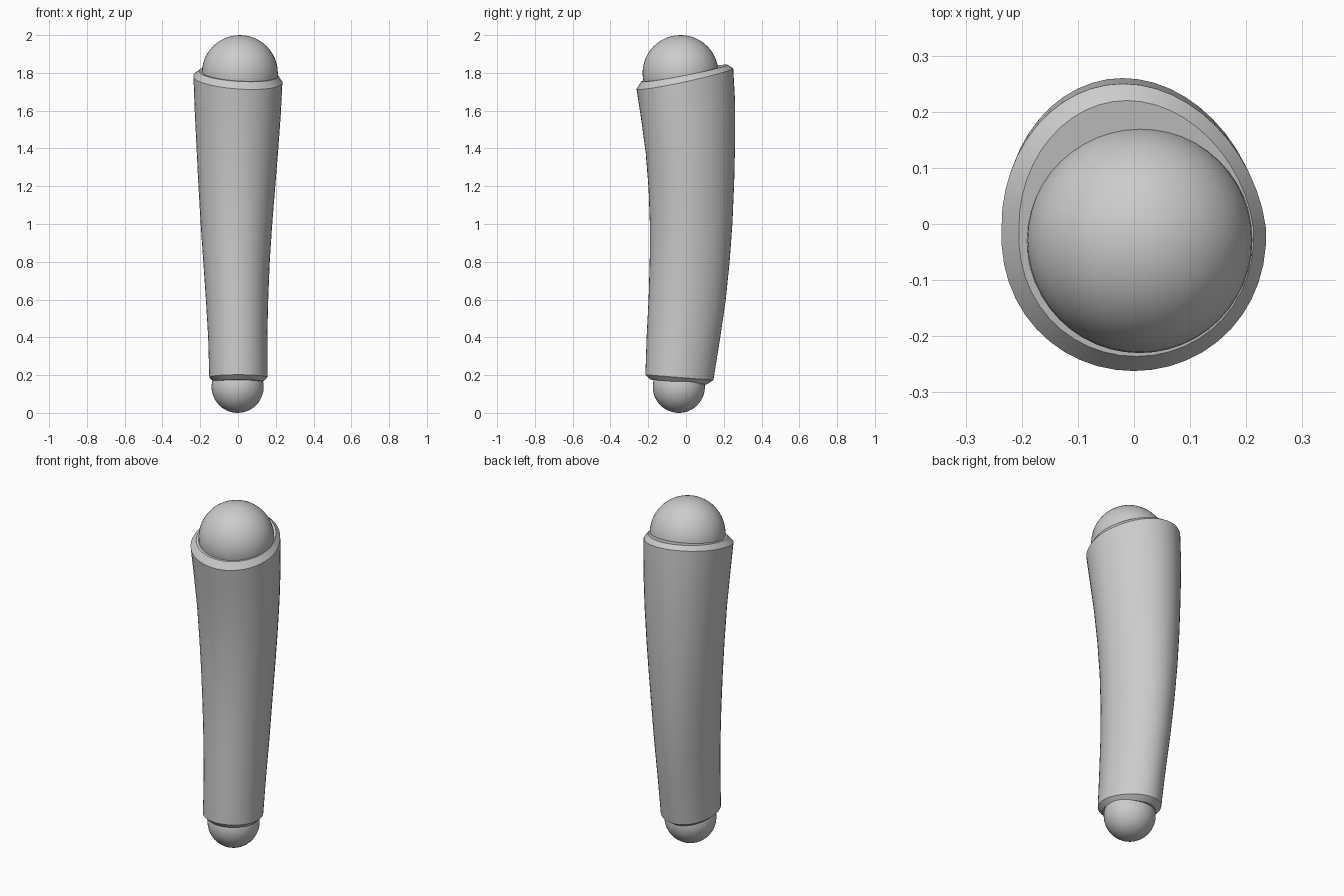
import bpy, bmesh
from math import sin, cos, tau

cube = bpy.data.objects.get("Cube")
if cube:
    bpy.data.objects.remove(cube, do_unlink=True)

grey = bpy.data.materials.new("plain grey")
grey.use_nodes = True
colour = (0.6, 0.6, 0.6, 1)
grey.diffuse_color = colour
grey.node_tree.nodes["Principled BSDF"].inputs["Base Color"].default_value = colour

SEGMENTS = 48

# Sleeve sections: height, left/right x limits, front/back y limits, tilt along x and y
sections = [
    (0.160, -0.125, 0.130, -0.190, 0.110, 0.00, -0.085),
    (0.185, -0.152, 0.155, -0.215, 0.145, 0.00, -0.080),
    (0.40, -0.158, 0.155, -0.208, 0.180, 0.00, -0.05),
    (0.60, -0.170, 0.160, -0.198, 0.210, 0.00, -0.02),
    (0.80, -0.184, 0.168, -0.192, 0.231, -0.01, 0.00),
    (1.00, -0.198, 0.181, -0.191, 0.246, -0.02, 0.03),
    (1.20, -0.210, 0.197, -0.198, 0.255, -0.03, 0.07),
    (1.40, -0.220, 0.213, -0.213, 0.260, -0.04, 0.12),
    (1.60, -0.230, 0.227, -0.238, 0.260, -0.06, 0.17),
    (1.770, -0.236, 0.235, -0.262, 0.250, -0.07, 0.21),
    (1.800, -0.205, 0.213, -0.236, 0.220, -0.06, 0.19),
]


def add_ring(bm, section):
    """One tilted egg-shaped loop, slightly narrower at the back."""
    z, left, right, front, back, tilt_x, tilt_y = section
    cx, cy = (left + right) / 2, (front + back) / 2
    rx, ry = (right - left) / 2, (back - front) / 2
    ring = []
    for i in range(SEGMENTS):
        c, s = cos(tau * i / SEGMENTS), sin(tau * i / SEGMENTS)
        x = cx + rx * c * (1 - 0.06 * s) - 0.08 * rx * max(0, s)
        y = cy + ry * s
        ring.append(bm.verts.new((x, y, z + tilt_x * x + tilt_y * y)))
    return ring


def finish(obj, angle):
    obj.data.materials.append(grey)
    bpy.ops.object.select_all(action="DESELECT")
    obj.select_set(True)
    bpy.context.view_layer.objects.active = obj
    bpy.ops.object.shade_smooth_by_angle(angle=angle)


# Curved, tapering sleeve with bevelled rims and flat ends
bm = bmesh.new()
rings = [add_ring(bm, s) for s in sections]
for lower, upper in zip(rings, rings[1:]):
    for i in range(SEGMENTS):
        j = (i + 1) % SEGMENTS
        bm.faces.new((lower[i], lower[j], upper[j], upper[i]))
bm.faces.new(rings[0][::-1])
bm.faces.new(rings[-1])
mesh = bpy.data.meshes.new("sleeve")
bm.to_mesh(mesh)
bm.free()
sleeve = bpy.data.objects.new("sleeve", mesh)
bpy.context.collection.objects.link(sleeve)
finish(sleeve, 0.4)

# Ball joints at both ends
for name, radius, centre in (
    ("upper_ball", 0.201, (0.01, -0.029, 1.799)),
    ("lower_ball", 0.138, (-0.002, -0.038, 0.138)),
):
    bpy.ops.mesh.primitive_uv_sphere_add(
        segments=48, ring_count=24, radius=radius, location=centre)
    ball = bpy.context.object
    ball.name = name
    finish(ball, 0.6)
